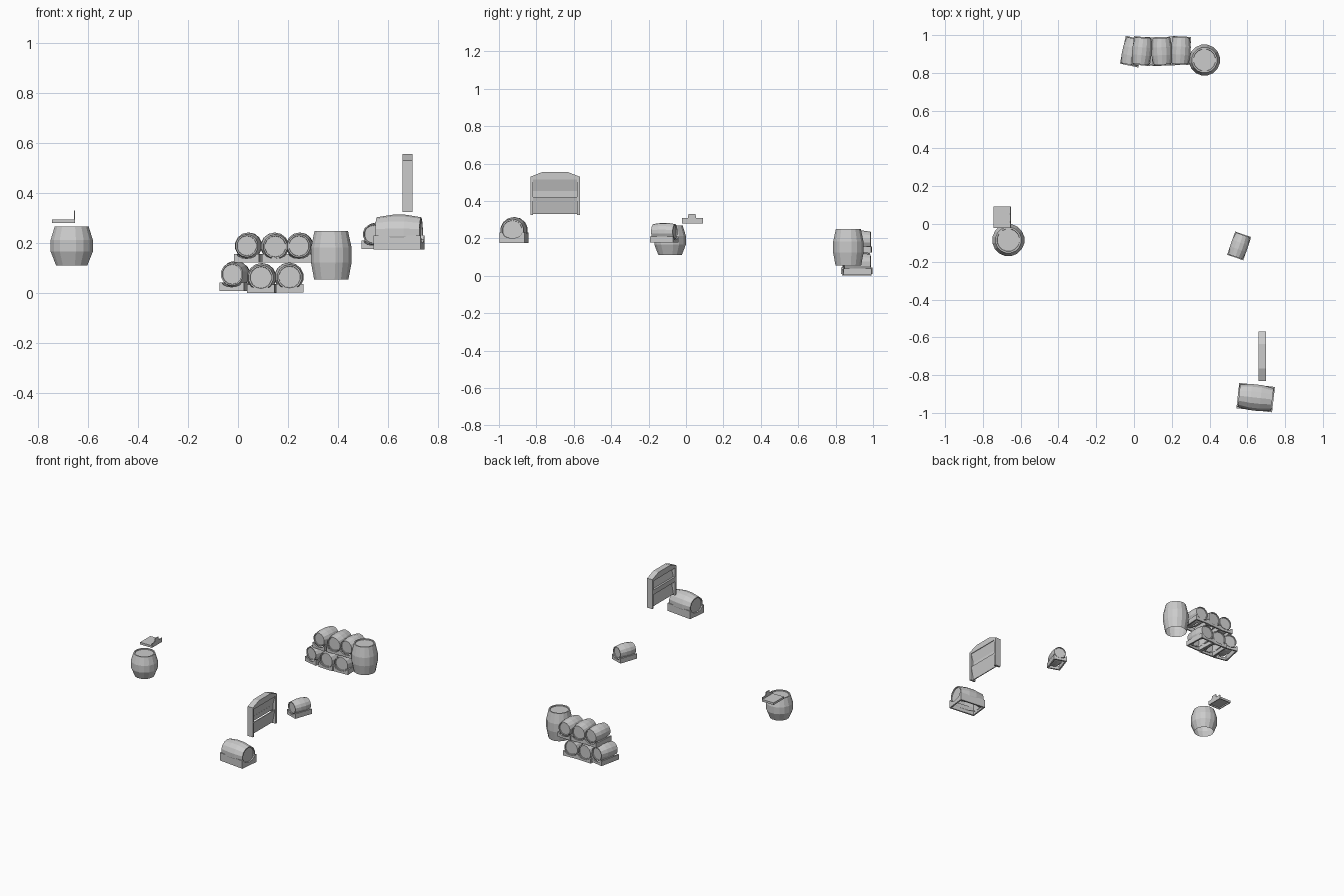
import bpy, bmesh
from math import sin, cos, pi, radians
from mathutils import Matrix, Vector

if "Cube" in bpy.data.objects:
    bpy.data.objects.remove(bpy.data.objects["Cube"])


def finish(name, bm, mat=Matrix.Identity(4)):
    bmesh.ops.recalc_face_normals(bm, faces=bm.faces)
    me = bpy.data.meshes.new(name)
    bm.to_mesh(me)
    bm.free()
    ob = bpy.data.objects.new(name, me)
    ob.matrix_world = mat
    bpy.context.collection.objects.link(ob)
    return ob


def add_box(bm, lo, hi):
    lo, hi = Vector(lo), Vector(hi)
    m = Matrix.Translation((lo + hi) / 2) @ Matrix.Diagonal((*(hi - lo), 1))
    bmesh.ops.create_cube(bm, size=1, matrix=m)


def add_prism(bm, pts, offset):
    f = bm.faces.new([bm.verts.new(p) for p in pts])
    r = bmesh.ops.extrude_face_region(bm, geom=[f], use_keep_orig=True)
    vs = [v for v in r["geom"] if isinstance(v, bmesh.types.BMVert)]
    bmesh.ops.translate(bm, verts=vs, vec=offset)


def barrel(name, r, end, length, mat, sides=16, open_bottom=False, bottom=None):
    """Faceted cask along local z, with recessed lids."""
    bm = bmesh.new()
    h = length / 2
    b = bottom or end
    prof = [(b, -h), (r, -h * .3), (r, h * .3), (end, h), (end * .88, h), (end * .86, h - .006)]
    if not open_bottom:
        prof = [(b * .86, -h + .006), (b * .88, -h)] + prof
    rings = []
    for rad, z in prof:
        rings.append([bm.verts.new((rad * cos(2 * pi * (i + .5) / sides),
                                    rad * sin(2 * pi * (i + .5) / sides), z)) for i in range(sides)])
    for a, c in zip(rings, rings[1:]):
        for i in range(sides):
            j = (i + 1) % sides
            bm.faces.new((a[i], a[j], c[j], c[i]))
    bm.faces.new(rings[-1])
    if not open_bottom:
        bm.faces.new(rings[0][::-1])
    return bm, finish_later(name, mat)


def finish_later(name, mat):
    return lambda bm: finish(name, bm, mat)


def upright(name, loc, r, end, length, bottom):
    bm, done = barrel(name, r, end, length, Matrix.Translation(loc), 16, True, bottom)
    done(bm)


def lying(name, x, y, z0, angle, r, zc, length, sw, sl, sh):
    """Cask on its side (axis along local y) in a cradle whose foot is at z0."""
    place = Matrix.Translation((x, y, z0)) @ Matrix.Rotation(radians(angle), 4, 'Z')
    m = place @ Matrix.Translation((0, 0, zc)) @ Matrix.Rotation(radians(-90), 4, 'X')
    bm, done = barrel(name + "_cask", r, r * .86, length, m, 14)
    # the underside hidden in the cradle is left open
    bmesh.ops.bisect_plane(bm, geom=bm.verts[:] + bm.edges[:] + bm.faces[:],
                           plane_co=(0, zc - .012, 0), plane_no=(0, 1, 0), clear_outer=True)
    done(bm)
    # cradle: curved end boards and plain side boards
    bm = bmesh.new()
    w, l, t = sw / 2, sl / 2, .01
    for s in (-1, 1):
        arc = [(w * .8 * cos(pi * i / 6), s * l, sh - sh * .55 * sin(pi * i / 6)) for i in range(7)]
        pts = [(-w, s * l, 0), (w, s * l, 0), (w, s * l, sh)] + arc + [(-w, s * l, sh)]
        add_prism(bm, pts, Vector((0, -s * t, 0)))
        add_box(bm, (min(s * w, s * (w - t)), -l + t, 0), (max(s * w, s * (w - t)), l - t, sh))
    finish(name + "_cradle", bm)
    bpy.data.objects[name + "_cradle"].matrix_world = place


# standing casks
upright("left_standing_cask", (-.665, -.085, .19), .086, .069, .156, .064)
upright("rear_standing_cask", (.373, .868, .153), .083, .068, .194, .07)

# stack of six casks: x, y, foot height, turn, radius
stack = [(-.01, .912, .01, -12, .053), (.095, .913, .002, -3, .058), (.204, .915, .004, 2, .058),
         (.042, .915, .124, -6, .053), (.147, .915, .124, 2, .056), (.247, .918, .124, -3, .054)]
for i, (x, y, z, a, r) in enumerate(stack):
    lying(f"stack_{i + 1}", x, y, z, a, r, .119 - r if i < 1 else .116 - r + .003, .14,
          r * 1.9, .15, .034)

# single lying casks
lying("small_keg", .557, -.116, .177, -19, .047, .059, .122, .09, .13, .034)
lying("large_keg", .644, -.919, .176, 83.5, .071, .067, .178, .135, .19, .055)

# little wall tray with a notched back plate
bm = bmesh.new()
add_box(bm, (-.743, -.022, .289), (-.656, .092, .295))
for y in (-.022, .086):
    add_box(bm, (-.743, y, .28), (-.656, y + .006, .289))
add_box(bm, (-.743, -.016, .28), (-.737, .086, .289))
back = [(-.022, .28), (.092, .28), (.092, .308), (.055, .308), (.05, .331), (.014, .331), (.009, .308), (-.022, .308)]
add_prism(bm, [(-.656, y, z) for y, z in back], Vector((.005, 0, 0)))
finish("wall_tray", bm)

# tall rack: arched frame, middle rail and sloping boards
x0, x1 = .658, .698
ya, yb = -.832, -.568
bm = bmesh.new()
top = [(ya, .516), (yb, .516), (yb, .53), (-.635, .556), (-.765, .556), (ya, .53)]
add_prism(bm, [(x0, y, z) for y, z in top], Vector((x1 - x0, 0, 0)))
for y in (ya, yb - .014):
    add_box(bm, (x0, y, .324), (x1, y + .014, .516))
add_box(bm, (x0, ya + .014, .42), (x0 + .02, yb - .014, .453))
finish("rack_frame", bm)
for n, za, zb in (("lower_rack_board", .33, .421), ("upper_rack_board", .448, .517)):
    bm = bmesh.new()
    sect = [(x0 + .012, za), (x0 + .018, za), (x1 - .004, zb), (x1 - .01, zb)]
    add_prism(bm, [(x, ya + .014, z) for x, z in sect], Vector((0, yb - ya - .028, 0)))
    finish(n, bm)
